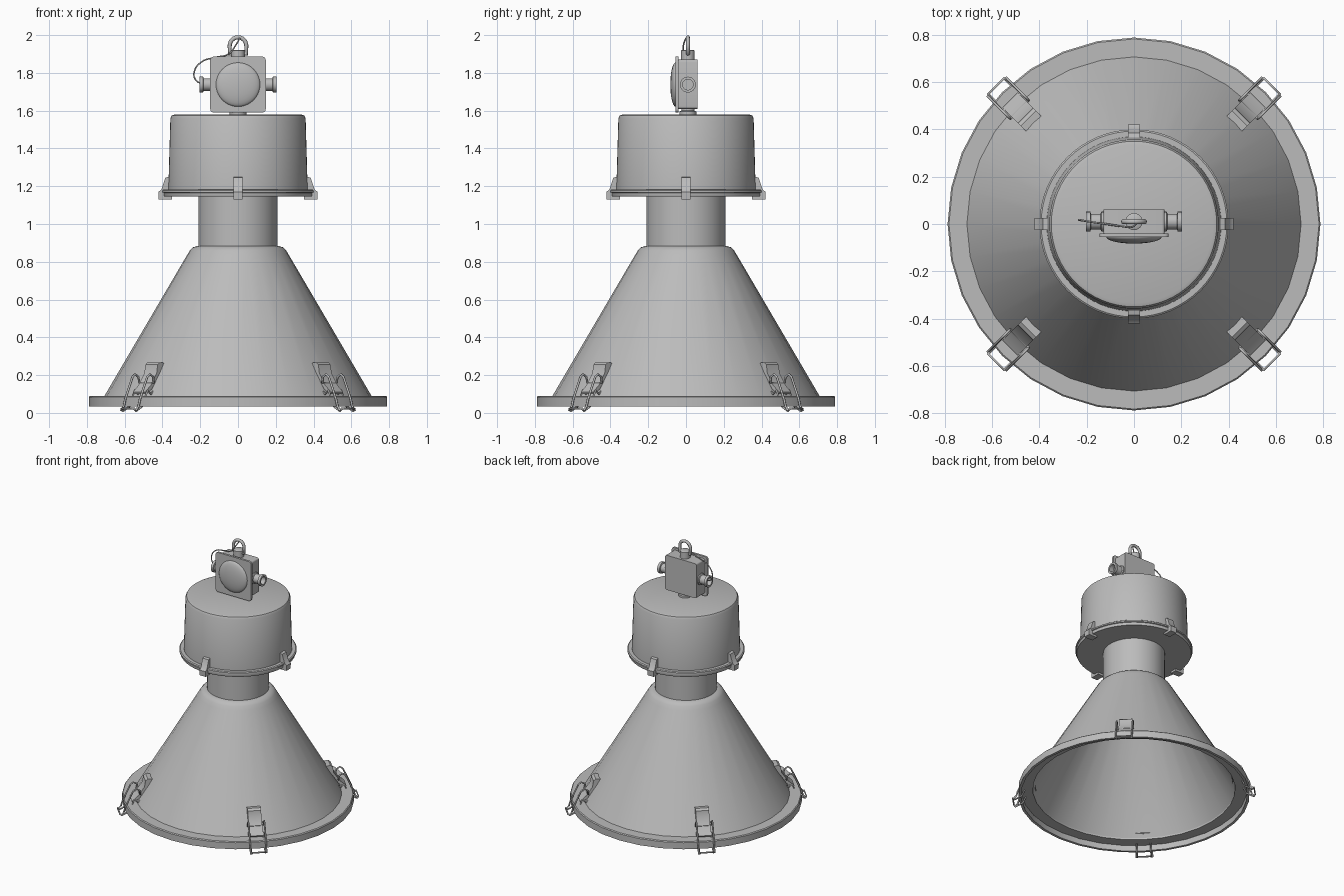
import bpy, bmesh, math
from mathutils import Vector, Matrix

default_cube = bpy.data.objects.get("Cube")
if default_cube:
    bpy.data.objects.remove(default_cube, do_unlink=True)

# One painted-metal grey for everything
grey = bpy.data.materials.new("grey_metal")
grey.use_nodes = True
GREY = (0.5, 0.5, 0.5, 1)
grey.diffuse_color = GREY
grey.node_tree.nodes["Principled BSDF"].inputs["Base Color"].default_value = GREY


def link(name, data):
    data.materials.append(grey)
    obj = bpy.data.objects.new(name, data)
    bpy.context.scene.collection.objects.link(obj)
    return obj


def finish(name, bm, angle=35):
    bmesh.ops.remove_doubles(bm, verts=bm.verts, dist=0.0001)
    bmesh.ops.recalc_face_normals(bm, faces=bm.faces)
    mesh = bpy.data.meshes.new(name)
    bm.to_mesh(mesh)
    bm.free()
    mesh.shade_smooth()
    mesh.set_sharp_from_angle(angle=math.radians(angle))
    return link(name, mesh)


def lathe(name, profile, steps=64, closed=False, matrix=Matrix()):
    """Revolve (radius, height) points about z, then place with matrix."""
    bm = bmesh.new()
    verts = [bm.verts.new((r, 0, z)) for r, z in profile]
    edges = [bm.edges.new(pair) for pair in zip(verts, verts[1:])]
    if closed:
        edges.append(bm.edges.new((verts[-1], verts[0])))
    bmesh.ops.spin(bm, geom=verts + edges, cent=(0, 0, 0), axis=(0, 0, 1),
                   angle=math.tau, steps=steps, use_merge=False)
    bm.transform(matrix)
    return finish(name, bm)


def slab(name, outline, width):
    """Extrude an (x, z) outline along y, centred on y = 0."""
    bm = bmesh.new()
    face = bm.faces.new([bm.verts.new((x, -width / 2, z)) for x, z in outline])
    result = bmesh.ops.extrude_face_region(bm, geom=[face])
    moved = [v for v in result["geom"] if isinstance(v, bmesh.types.BMVert)]
    bmesh.ops.translate(bm, verts=moved, vec=(0, width, 0))
    return finish(name, bm)


def box(name, low, high, radius):
    """Box with its y-running corners rounded."""
    low, high = Vector(low), Vector(high)
    bm = bmesh.new()
    bmesh.ops.create_cube(bm, size=1)
    bm.transform(Matrix.Translation((low + high) / 2) @ Matrix.Diagonal((*(high - low), 1)))
    corners = [e for e in bm.edges
               if abs(e.verts[0].co.y - e.verts[1].co.y) > (high.y - low.y) / 2]
    bmesh.ops.bevel(bm, geom=corners, offset=radius, segments=4,
                    profile=0.5, affect='EDGES')
    return finish(name, bm)


def wire(name, points, radius, cyclic=False, smooth=False):
    curve = bpy.data.curves.new(name, 'CURVE')
    curve.dimensions = '3D'
    curve.bevel_depth = radius
    curve.bevel_resolution = 2
    curve.use_fill_caps = True
    if smooth:
        spline = curve.splines.new('BEZIER')
        spline.bezier_points.add(len(points) - 1)
        for bp, p in zip(spline.bezier_points, points):
            bp.co = p
            bp.handle_left_type = bp.handle_right_type = 'AUTO'
        spline.resolution_u = 6
    else:
        spline = curve.splines.new('POLY')
        spline.points.add(len(points) - 1)
        for sp, p in zip(spline.points, points):
            sp.co = (*p, 1)
    spline.use_cyclic_u = cyclic
    return link(name, curve)


def around(obj, start):
    """Repeat a part at four quarter turns."""
    obj.rotation_euler.z = math.radians(start)
    for k in range(1, 4):
        copy = obj.copy()
        copy.name = f"{obj.name}_{k}"
        copy.rotation_euler.z = math.radians(start + 90 * k)
        bpy.context.scene.collection.objects.link(copy)


# Conical reflector with hollow inside
lathe("reflector_shade", [
    (.71, .085), (.27, .835), (.255, .86), (.24, .876), (.215, .884),
    (.2, .884), (.2, .87), (.23, .865), (.255, .835), (.695, .085)], 32, closed=True)

# Skirted rim around the mouth
lathe("shade_rim", [
    (.69, .09), (.783, .09), (.789, .084), (.789, .035),
    (.77, .035), (.77, .078), (.69, .078)], 32, closed=True)

lathe("neck", [(.21, .875), (.21, 1.15), (0, 1.15)])

# Ballast housing with flange
lathe("housing", [
    (0, 1.58), (.335, 1.58), (.35, 1.575), (.358, 1.56), (.369, 1.18), (.369, 1.17)])
lathe("housing_flange", [
    (0, 1.145), (.39, 1.145), (.393, 1.15), (.393, 1.165), (.4, 1.168),
    (.4, 1.178), (.393, 1.183), (.36, 1.183)])

# Clips holding the flange
around(slab("flange_clip", [
    (.35, 1.13), (.42, 1.13), (.422, 1.17), (.405, 1.183),
    (.385, 1.245), (.365, 1.25), (.367, 1.18), (.35, 1.18)], .05), 0)

# Junction box on a stem, with a domed cover facing front
MID_Y, MID_Z = .01, 1.738
lathe("stem", [(.045, 1.578), (.045, 1.595), (.035, 1.6), (.035, 1.63)], 24,
      matrix=Matrix.Translation((0, MID_Y, 0)))
box("junction_box", (-.13, -.042, 1.61), (.13, .062, 1.87), .012)
box("junction_cover", (-.147, -.056, 1.59), (.147, -.04, 1.886), .018)
dome = [(.117 * math.sin(a), .028 * math.cos(a))
        for a in (math.pi / 2 * i / 8 for i in range(9))]
lathe("cover_dome", dome, 40, matrix=Matrix.Translation((0, -.055, MID_Z))
      @ Matrix.Rotation(math.pi / 2, 4, 'X'))

# Cable glands on both sides
for side, label in ((1, "left"), (-1, "right")):
    lathe(f"{label}_cable_gland", [
        (.042, .125), (.042, .138), (.033, .142), (.033, .182), (.042, .185),
        (.042, .204), (.028, .204), (.028, .17), (0, .17)], 24,
        matrix=Matrix.Translation((0, MID_Y, MID_Z))
        @ Matrix.Rotation(side * math.pi / 2, 4, 'Y'))

# Hanging eye
lathe("eye_base", [(.036, 1.865), (.036, 1.918), (.03, 1.922), (0, 1.922)], 24,
      matrix=Matrix.Translation((0, MID_Y, 0)))
arch = [(.044 * math.cos(a), MID_Y, 1.944 + .044 * math.sin(a))
        for a in (math.pi * i / 12 for i in range(13))]
wire("hanging_eye", [(.044, MID_Y, 1.9)] + arch + [(-.044, MID_Y, 1.9)], .011, cyclic=True)

# Thin safety cable looping from the eye to the right gland
wire("safety_cable", [
    (.01, 0, 1.985), (-.01, -.013, 1.95), (-.05, -.01, 1.9), (-.12, 0, 1.882),
    (-.19, .01, 1.86), (-.232, .018, 1.805), (-.222, .015, 1.76), (-.18, MID_Y, 1.74)],
    .004, smooth=True)

# Latches around the rim: strap, wire bail and lever hook
around(slab("latch_strap", [
    (.6, .265), (.632, .267), (.648, .255), (.655, .21), (.7, .145), (.742, .11),
    (.738, .1), (.69, .125), (.64, .2), (.615, .235), (.6, .25)], .092), 45)

side = [(.82, .012), (.8, .035), (.79, .07), (.735, .19), (.715, .205), (.69, .19), (.685, .16)]
HALF = .055
bail = [(r, HALF, z) for r, z in side] + [(r, -HALF, z) for r, z in reversed(side)]
around(wire("latch_bail", bail, .006), 45)

hook = [(.825, .022), (.812, .01), (.765, .035), (.725, .12), (.7, .1), (.675, .12)]
HALF = .048
lever = [(r, HALF, z) for r, z in hook] + [(r, -HALF, z) for r, z in reversed(hook)]
around(wire("latch_lever", lever, .006, cyclic=True), 45)
